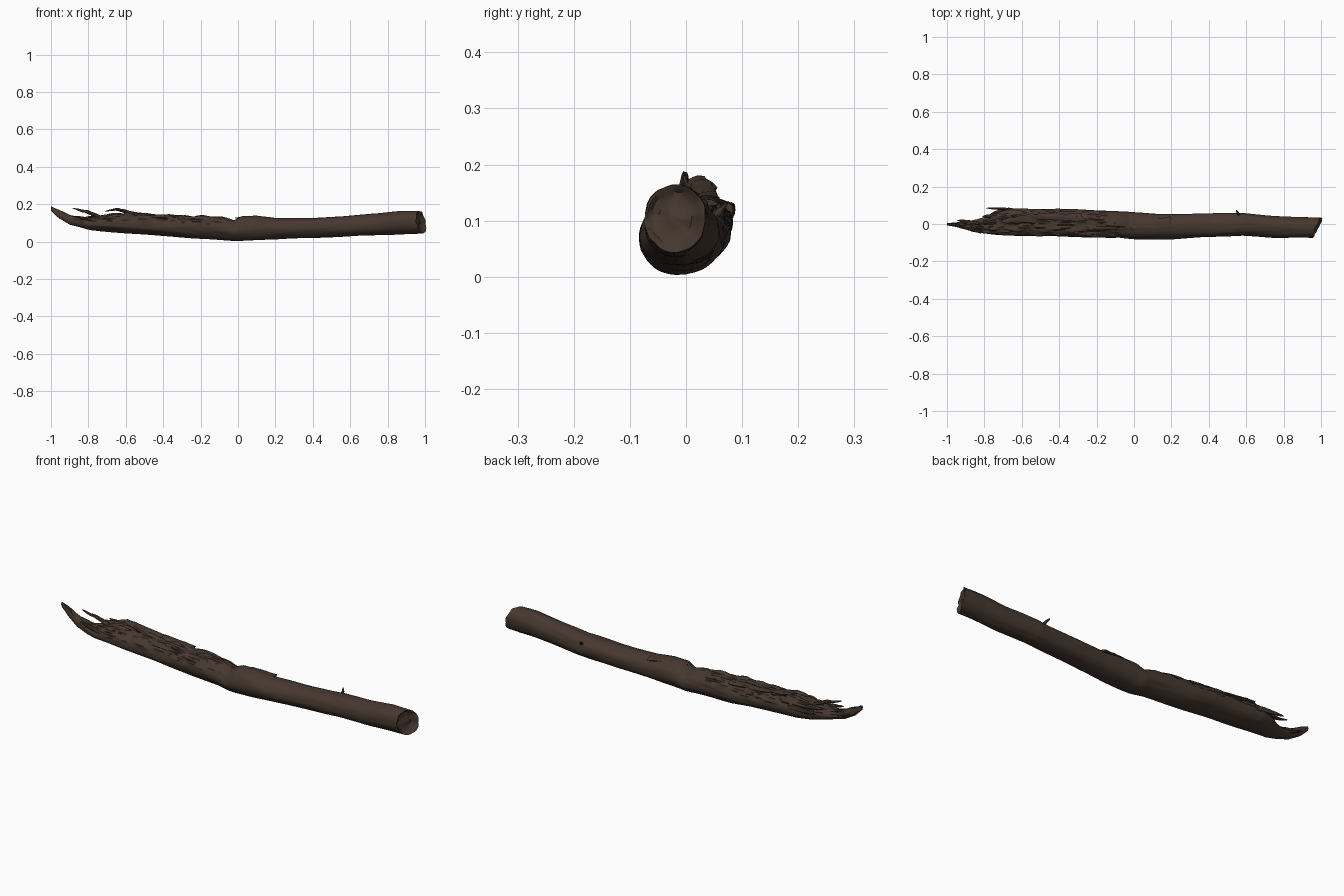
import bpy, bmesh, random
from math import sin, cos, pi
from mathutils import Vector, noise

random.seed(4)
if "Cube" in bpy.data.objects:
    bpy.data.objects.remove(bpy.data.objects["Cube"], do_unlink=True)

bark = bpy.data.materials.new("dark brown bark")
bark.use_nodes = True
COLOUR = (0.06, 0.039, 0.028, 1)
bark.diffuse_color = COLOUR
shader = bark.node_tree.nodes["Principled BSDF"]
shader.inputs["Base Color"].default_value = COLOUR
shader.inputs["Roughness"].default_value = 0.9


def finish(bm, name, angle=0.7):
    bmesh.ops.recalc_face_normals(bm, faces=bm.faces)
    mesh = bpy.data.meshes.new(name)
    bm.to_mesh(mesh)
    bm.free()
    mesh.materials.append(bark)
    obj = bpy.data.objects.new(name, mesh)
    bpy.context.collection.objects.link(obj)
    bpy.ops.object.select_all(action="DESELECT")
    obj.select_set(True)
    bpy.context.view_layer.objects.active = obj
    bpy.ops.object.shade_smooth_by_angle(angle=angle)
    return obj


def skin(bm, rings):
    """Join rings of points with quads and close both ends."""
    loops = [[bm.verts.new(p) for p in ring] for ring in rings]
    n = len(loops[0])
    for a, b in zip(loops, loops[1:]):
        for i in range(n):
            j = (i + 1) % n
            bm.faces.new((a[i], a[j], b[j], b[i]))
    bm.faces.new(loops[0])
    bm.faces.new(loops[-1])


# Extents along the log: x, y low, y high, z low, z high
STATIONS = [
    (-1, -.008, .004, .165, .188), (-.96, -.014, .008, .125, .172),
    (-.9, -.03, .012, .09, .142), (-.84, -.045, .025, .075, .125),
    (-.79, -.052, .04, .062, .13), (-.74, -.058, .07, .056, .14),
    (-.68, -.062, .086, .05, .15), (-.5, -.066, .08, .038, .148),
    (-.3, -.07, .08, .022, .14), (-.08, -.072, .066, .008, .13),
    (-.02, -.08, .062, .004, .112), (.02, -.084, .058, .004, .136),
    (.1, -.084, .054, .008, .138), (.2, -.08, .053, .012, .124),
    (.4, -.07, .058, .02, .128), (.58, -.063, .06, .027, .137),
    (.75, -.074, .042, .035, .15), (.88, -.074, .037, .041, .164),
    (1, -.074, .036, .044, .164),
]


def extents(x):
    for a, b in zip(STATIONS, STATIONS[1:]):
        if x <= b[0]:
            t = (x - a[0]) / (b[0] - a[0])
            return [p + (q - p) * t for p, q in zip(a[1:], b[1:])]
    return STATIONS[-1][1:]


SIDES, RINGS = 56, 240


def log_ring(x, scale=1.0, dent=0.0):
    y0, y1, z0, z1 = extents(x)
    cy, cz, ry, rz = (y0 + y1) / 2, (z0 + z1) / 2, (y1 - y0) / 2, (z1 - z0) / 2
    slant = max(0, (x - .8) / .2) ** 2
    ring = []
    for i in range(SIDES):
        a = 2 * pi * i / SIDES
        c, s = cos(a), sin(a)
        # Long grain, broad lumps, and torn wood on the upper left half
        rough = noise.noise(Vector((x * 5, c * 1.5, s * 1.5))) * .06
        rough += noise.noise(Vector((x * 9, c * 5, s * 5))) * .025
        torn = max(0, s + .1) * min(1, max(0, (.05 - x) * 3))
        crack = abs(noise.noise(Vector((x * 11, c * 4, s * 4 + 7))))
        rough += torn * (crack - .22) * .45
        r = scale * (1 + rough)
        y, z = cy + ry * r * c, cz + rz * r * s
        shift = slant * (.45 * y - .15 * (z - .1) - .012)
        shift += slant * noise.noise(Vector((y * 40, z * 40, 3))) * .008
        ring.append((x + shift - dent, y, z))
    return ring


# Main log with a slanted, slightly hollow cut end
bm = bmesh.new()
rings = [log_ring(-1 + 2 * k / RINGS) for k in range(RINGS + 1)]
rings += [log_ring(1, s, d) for s, d in
          ((.93, .002), (.8, .012), (.55, .018), (.3, .014), (.06, .012))]
skin(bm, rings)
finish(bm, "log")


def splinter(name, path, width, height):
    """Tapered, slightly crooked sliver along a path; the last point is the tip."""
    bm = bmesh.new()
    pts = [Vector(p) for p in path]
    steps = 12
    rings = []
    for k in range(steps + 1):
        t = k / steps
        f = t * (len(pts) - 1)
        i = min(int(f), len(pts) - 2)
        p = pts[i].lerp(pts[i + 1], f - i)
        taper = (1 - t) ** .6 * .9 + .1
        side = pts[-1] - pts[0]
        side = Vector((-side.y, side.x, 0)).normalized()
        up = (pts[-1] - pts[0]).cross(side).normalized()
        rings.append([p + side * cos(a) * width * taper * random.uniform(.8, 1.2)
                      + up * sin(a) * height * taper * random.uniform(.8, 1.2)
                      for a in (2 * pi * q / 8 for q in range(8))])
    skin(bm, rings)
    finish(bm, name, .5)


# Broken fibres at the torn end
splinter("upper_splinter", [(-.74, .01, .13), (-.8, .005, .158), (-.84, 0, .166),
                            (-.885, -.004, .18)], .011, .011)
splinter("back_splinter", [(-.64, .074, .115), (-.7, .08, .12),
                           (-.79, .085, .125)], .011, .018)
splinter("inner_splinter", [(-.68, .04, .12), (-.75, .045, .13),
                            (-.81, .04, .132)], .018, .014)
splinter("front_splinter", [(-.72, -.04, .11), (-.8, -.042, .12),
                            (-.87, -.038, .135)], .014, .014)
splinter("tip_splinter", [(-.84, 0, .1), (-.9, .012, .12),
                          (-.945, .02, .135)], .014, .012)

# Raised flakes of bark on the torn upper side
splinter("crest_flake", [(-.52, .025, .138), (-.6, .028, .16), (-.65, .022, .174),
                         (-.71, .012, .162)], .03, .012)
splinter("ridge_flake", [(-.28, .03, .13), (-.45, .04, .14),
                         (-.66, .045, .168)], .026, .01)
splinter("front_flake", [(-.3, -.03, .124), (-.45, -.035, .13),
                         (-.6, -.03, .136)], .018, .01)
splinter("middle_flake", [(.2, .01, .118), (.08, -.005, .132),
                          (-.02, -.025, .126)], .03, .008)

# Small twig stub at the back
splinter("twig_stub", [(.56, .045, .105), (.555, .06, .118),
                       (.545, .075, .132)], .009, .009)
